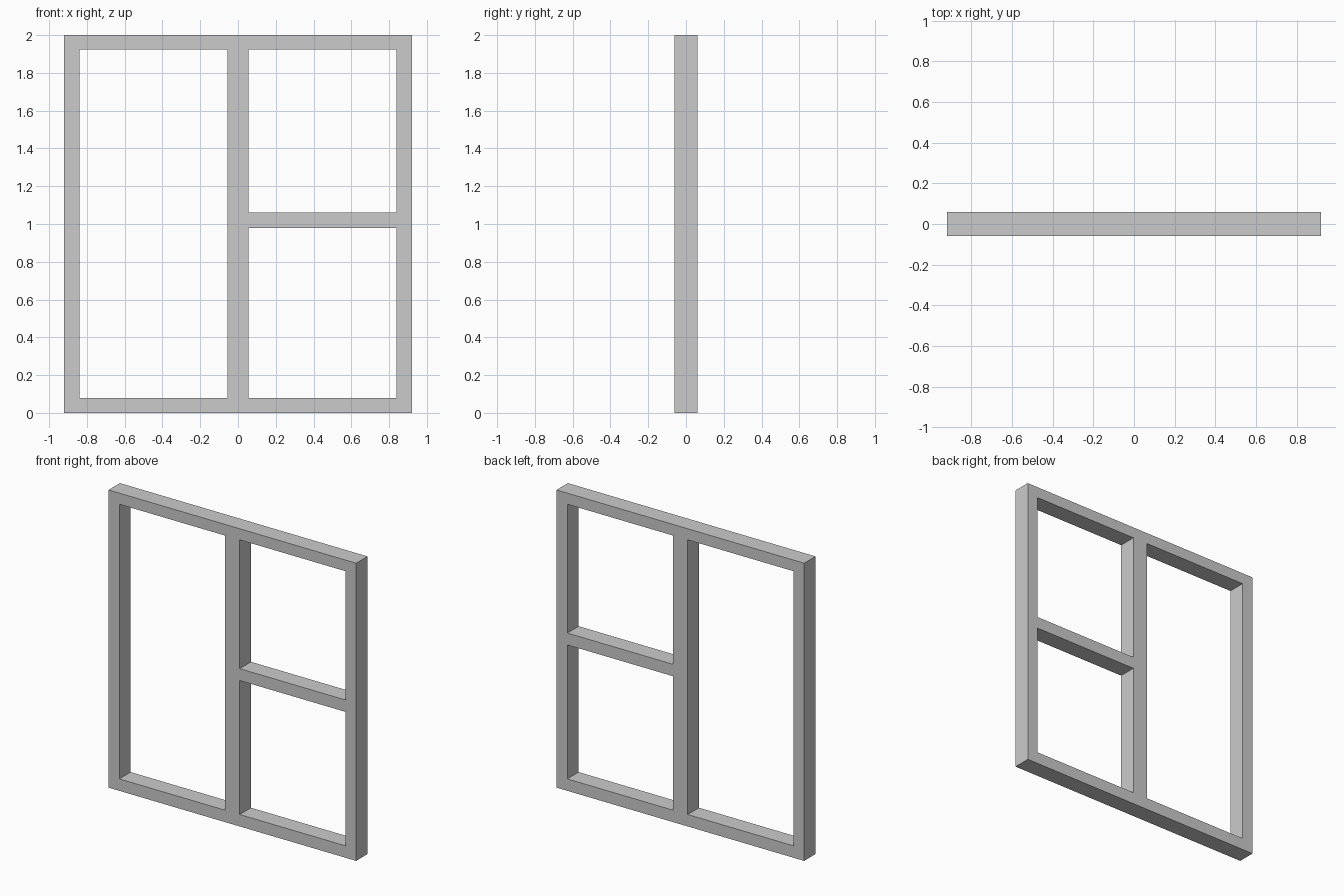
import bpy

# Remove the default cube
cube = bpy.data.objects.get("Cube")
if cube:
    bpy.data.objects.remove(cube, do_unlink=True)

# Single grey frame colour
GREY = (0.6, 0.6, 0.6, 1.0)
grey = bpy.data.materials.new("frame grey")
grey.use_nodes = True
grey.diffuse_color = GREY
grey.node_tree.nodes["Principled BSDF"].inputs["Base Color"].default_value = GREY

HALF_WIDTH, HEIGHT, DEPTH = 0.92, 2.0, 0.12
INNER = 0.84           # inner edge of the side posts
MULLION = 0.055        # half width of the central post
BOTTOM, TOP = 0.08, 1.925


def bar(name, x0, x1, z0, z1):
    """Straight rectangular bar spanning the given front rectangle."""
    bpy.ops.mesh.primitive_cube_add(size=1)
    ob = bpy.context.object
    ob.name = name
    for v in ob.data.vertices:
        v.co.x = x1 if v.co.x > 0 else x0
        v.co.y *= DEPTH
        v.co.z = z1 if v.co.z > 0 else z0
    ob.data.materials.append(grey)
    return ob


# Outer frame and dividers
parts = [
    bar("right_post", -HALF_WIDTH, -INNER, 0, HEIGHT),
    bar("left_post", INNER, HALF_WIDTH, 0, HEIGHT),
    bar("bottom_rail", -INNER, INNER, 0, BOTTOM),
    bar("top_rail", -INNER, INNER, TOP, HEIGHT),
    bar("central_mullion", -MULLION, MULLION, BOTTOM, TOP),
    bar("crossbar", MULLION, INNER, 0.98, 1.06),
]

# Join into one clean window frame: fuse the butt joints
frame = parts[0]
for other in parts[1:]:
    mod = frame.modifiers.new("join " + other.name, "BOOLEAN")
    mod.operation = "UNION"
    mod.solver = "EXACT"
    mod.object = other
bpy.ops.object.select_all(action="DESELECT")
frame.select_set(True)
bpy.context.view_layer.objects.active = frame
for mod in list(frame.modifiers):
    bpy.ops.object.modifier_apply(modifier=mod.name)
for other in parts[1:]:
    bpy.data.objects.remove(other, do_unlink=True)
frame.name = "window_frame"
